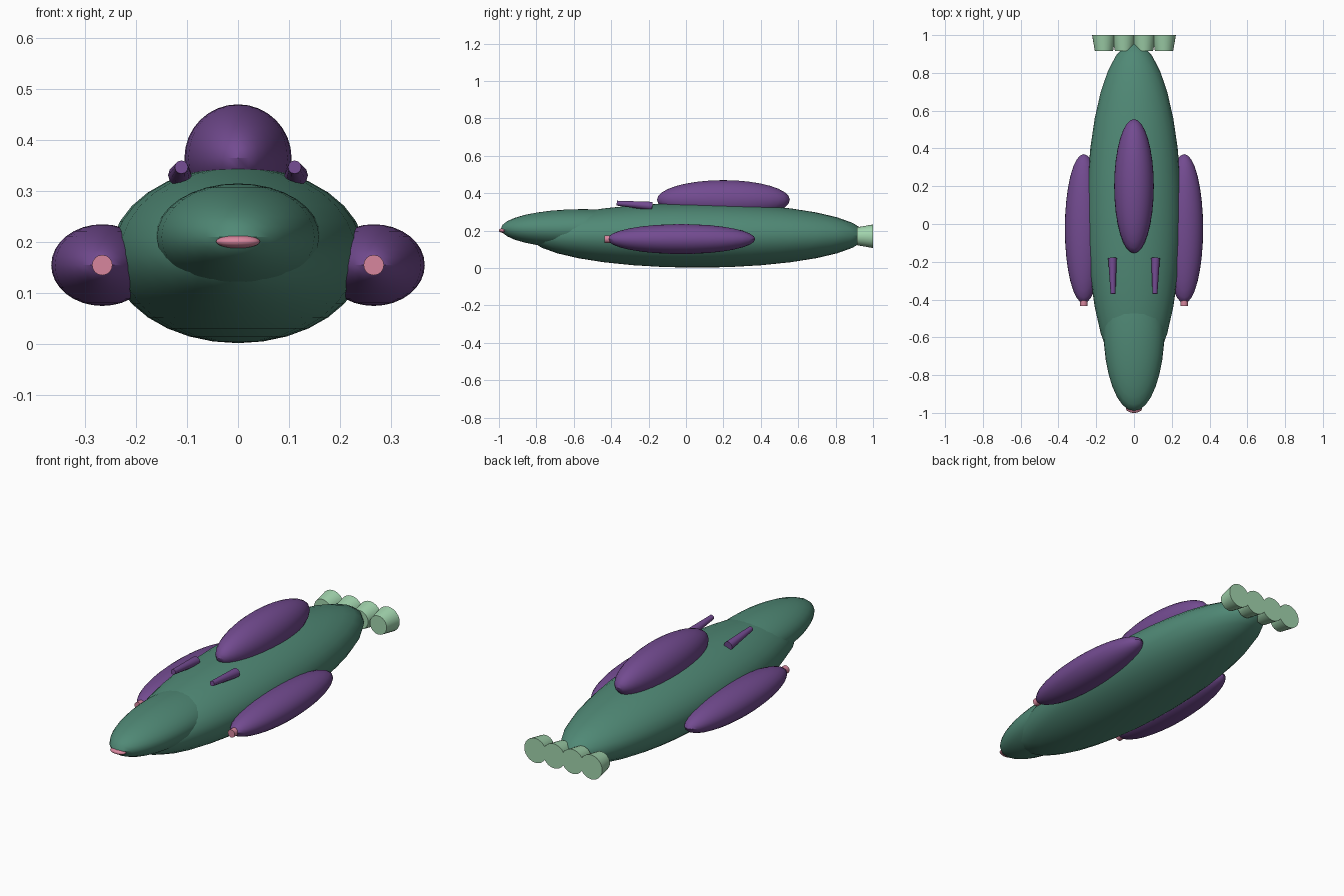
import bpy
from math import pi, radians
from mathutils import Vector

cube = bpy.data.objects.get("Cube")
if cube:
    bpy.data.objects.remove(cube, do_unlink=True)


def material(name, rgb):
    mat = bpy.data.materials.new(name)
    mat.use_nodes = True
    mat.diffuse_color = (*rgb, 1)
    mat.node_tree.nodes["Principled BSDF"].inputs["Base Color"].default_value = (*rgb, 1)
    return mat


green = material("sea green", (0.08, 0.25, 0.18))
purple = material("purple", (0.17, 0.07, 0.28))
pink = material("pink", (0.68, 0.24, 0.34))
mint = material("pale mint", (0.36, 0.66, 0.42))


def finish(name, mat):
    obj = bpy.context.object
    obj.name = name
    obj.data.materials.append(mat)
    bpy.ops.object.transform_apply(location=False, rotation=True, scale=True)
    bpy.ops.object.shade_smooth_by_angle(angle=radians(35))
    return obj


def ellipsoid(name, centre, radii, mat):
    bpy.ops.mesh.primitive_uv_sphere_add(segments=32, ring_count=16, radius=1, location=centre)
    bpy.context.object.scale = radii
    return finish(name, mat)


def cone(name, start, end, r_start, r_end, mat, sides=16):
    """Tapered cylinder running between two points."""
    a, b = Vector(start), Vector(end)
    bpy.ops.mesh.primitive_cone_add(vertices=sides, radius1=r_start, radius2=r_end,
                                    depth=(b - a).length, location=(a + b) / 2)
    bpy.context.object.rotation_euler = (b - a).to_track_quat('Z', 'Y').to_euler()
    return finish(name, mat)


# Main body, nose and canopy
ellipsoid("hull", (0, 0.06, 0.175), (0.25, 0.9, 0.173), green)
ellipsoid("nose", (0, -0.55, 0.21), (0.162, 0.44, 0.105), green)
ellipsoid("canopy", (0, 0.2, 0.365), (0.105, 0.355, 0.105), purple)
ellipsoid("nose_light", (0, -0.975, 0.201), (0.043, 0.025, 0.013), pink)

# Side pods with muzzles, and top guns
for side, s in (("left", 1), ("right", -1)):
    ellipsoid(side + "_pod", (s * 0.266, -0.025, 0.155), (0.1, 0.395, 0.08), purple)
    cone(side + "_pod_muzzle", (s * 0.266, -0.39, 0.155), (s * 0.266, -0.435, 0.155),
         0.02, 0.02, pink)
    cone(side + "_gun", (s * 0.114, -0.18, 0.331), (s * 0.111, -0.37, 0.347),
         0.023, 0.013, purple, 12)

# Row of engine nozzles across the tail
for i in range(4):
    x = (i - 1.5) * 0.106
    cone(f"engine_nozzle_{i + 1}", (x, 0.915, 0.17), (x, 1.0, 0.17), 0.048, 0.063, mint, 24)
